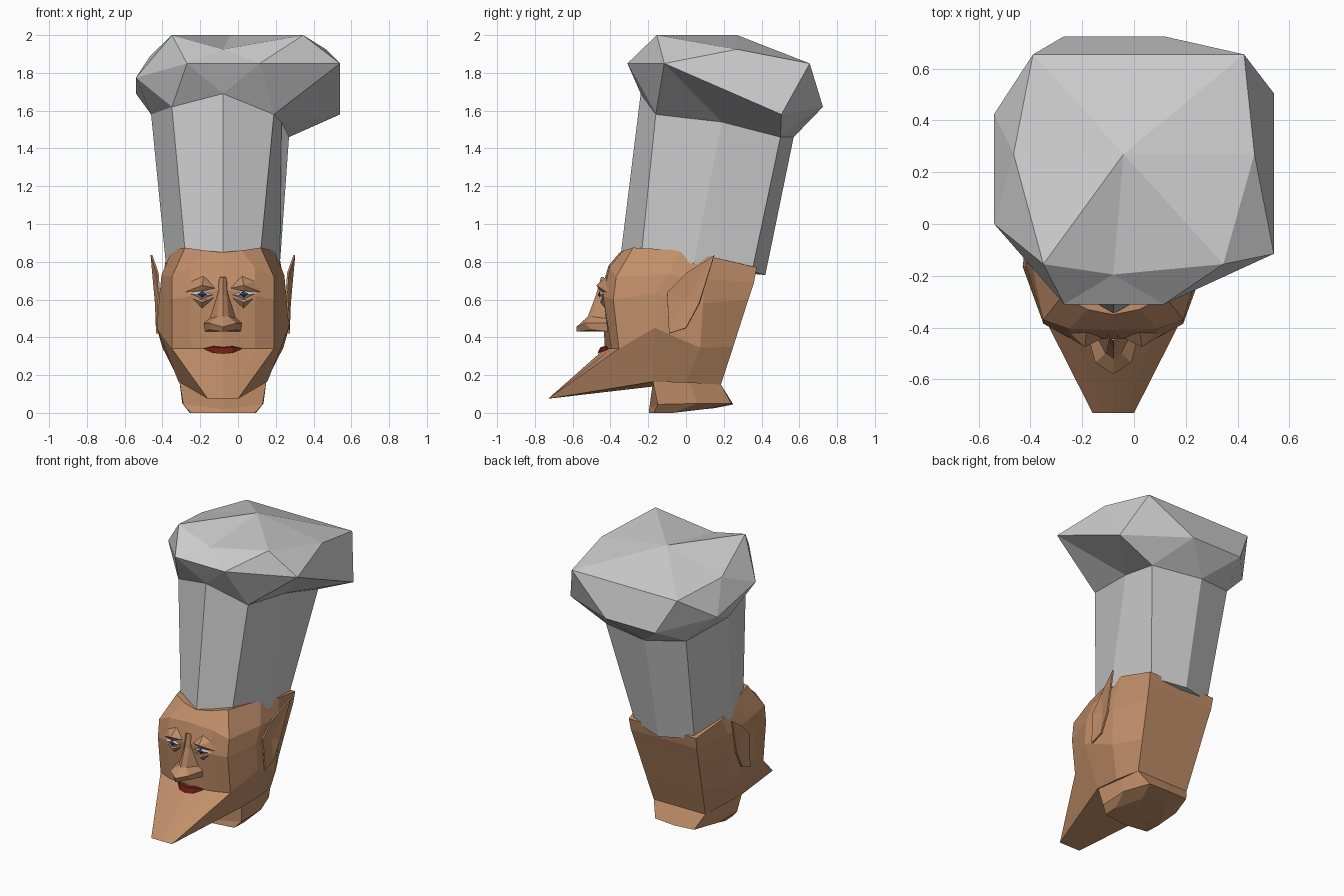
import bpy, bmesh

AXIS = -0.08  # the head's symmetry plane


def paint(name, rgb):
    m = bpy.data.materials.new(name)
    m.diffuse_color = (*rgb, 1)
    return m


SKIN = paint("skin", (0.53, 0.27, 0.14))
RED = paint("lip_red", (0.14, 0.012, 0.006))
WHITE = paint("eye_white", (0.6, 0.6, 0.66))
BLUE = paint("iris_blue", (0.06, 0.06, 0.16))


def finish(name, bm, mat=None, mirror=False):
    bmesh.ops.remove_doubles(bm, verts=bm.verts, dist=0.0005)
    if mirror:
        bmesh.ops.mirror(bm, geom=bm.verts[:] + bm.edges[:] + bm.faces[:],
                         axis='X', merge_dist=0.001)
    bmesh.ops.recalc_face_normals(bm, faces=bm.faces)
    me = bpy.data.meshes.new(name)
    bm.to_mesh(me)
    bm.free()
    ob = bpy.data.objects.new(name, me)
    bpy.context.collection.objects.link(ob)
    if mat:
        me.materials.append(mat)
    if mirror:
        ob.location.x = AXIS
    return ob


def half_loft(name, rows, mat):
    """Skin equal-length half rows, then mirror across the symmetry plane."""
    bm = bmesh.new()
    grid = [[bm.verts.new(p) for p in r] for r in rows]
    for a, b in zip(grid, grid[1:]):
        for i in range(len(a) - 1):
            bm.faces.new((a[i], a[i + 1], b[i + 1], b[i]))
    return finish(name, bm, mat, True)


def fan(name, rim, apex, mat):
    """Mirrored shallow cone from a closed rim to an apex."""
    bm = bmesh.new()
    vs = [bm.verts.new(p) for p in rim]
    top = bm.verts.new(apex)
    for i, v in enumerate(vs):
        bm.faces.new((v, vs[(i + 1) % len(vs)], top))
    return finish(name, bm, mat, True)


# Chef hat: straight tube, then two staggered rings forming the puff
base = [(-.08, -.35, .80), (.115, -.24, .80), (.222, .04, .79), (.15, .35, .75),
        (-.08, .42, .73), (-.31, .35, .75), (-.382, .04, .79), (-.275, -.24, .80)]
neckline = [(-.08, -.24, 1.69), (.19, -.16, 1.58), (.23, .19, 1.54), (.27, .5, 1.46),
            (-.08, .57, 1.46), (-.35, .5, 1.5), (-.46, .19, 1.58), (-.35, -.16, 1.62)]
widest = [(.115, -.31, 1.85), (.54, -.115, 1.85), (.54, .505, 1.58), (.115, .725, 1.62),
          (-.27, .725, 1.62), (-.54, .425, 1.69), (-.54, 0, 1.775), (-.27, -.31, 1.85)]
crown = [(-.08, -.195, 1.925), (.345, -.155, 2), (.465, .27, 1.925), (.425, .655, 1.85),
         (.02, .655, 1.85), (-.39, .655, 1.85), (-.465, .27, 1.89), (-.35, -.155, 2)]
bm = bmesh.new()
D, A, B, C = [[bm.verts.new(p) for p in r] for r in (base, neckline, widest, crown)]
peak = bm.verts.new((-.04, .27, 2.0))
for i in range(8):
    j = (i + 1) % 8
    bm.faces.new((D[i], D[j], A[j], A[i]))
    for ring in (A, C):
        bm.faces.new((ring[i], ring[j], B[i]))
        bm.faces.new((B[i], ring[j], B[j]))
    bm.faces.new((C[i], C[j], peak))
bm.faces.new(D[::-1])
finish("chef_hat", bm)

# Head: half rows from the crown of the skull down to the chin and jaw
rows = [
    [(0, -.35, .85), (.1, -.33, .86), (.2, -.28, .875), (.27, -.02, .86),
     (.30, .14, .825), (.26, .375, .77)],
    [(0, -.41, .78), (.17, -.405, .77), (.27, -.37, .72), (.325, -.1, .73),
     (.32, .1, .71), (.255, .36, .69)],
    [(0, -.445, .66), (.17, -.44, .62), (.27, -.385, .60), (.335, -.165, .63),
     (.33, .09, .58), (.245, .33, .60)],
    [(0, -.43, .34), (.17, -.395, .34), (.27, -.355, .34), (.35, -.165, .45),
     (.32, .075, .345), (.22, .25, .35)],
    [(0, -.73, .075), (.04, -.73, .075), (.08, -.73, .075), (.235, -.175, .165),
     (.225, 0, .16), (.2, .185, .15)],
]
rows = [r + [(0, r[-1][1], r[-1][2])] for r in rows]
half_loft("head", [[(0, .1, .84)] * 7] + rows + [[(0, 0, .16)] * 7], SKIN)

# Neck stump, flaring backwards
half_loft("neck", [
    [(0, -.175, .165), (.23, -.175, .165), (.21, .02, .16), (.2, .185, .15), (0, .185, .15)],
    [(0, -.195, .02), (.21, -.15, .045), (.215, .06, .05), (.15, .24, .05), (0, .25, .045)],
    [(0, -.195, 0), (.17, -.17, 0), (.175, -.07, 0), (.1, .1, .02), (0, .15, .025)],
    [(0, -.05, .01)] * 5], SKIN)

# Nose
half_loft("nose", [
    [(0, -.45, .72), (.015, -.44, .72), (.02, -.41, .70)],
    [(0, -.475, .63), (.02, -.455, .62), (.045, -.42, .60)],
    [(0, -.52, .51), (.03, -.50, .51), (.07, -.42, .5)],
    [(0, -.58, .455), (.07, -.535, .475), (.1, -.42, .475)],
    [(0, -.58, .43), (.075, -.50, .44), (.095, -.41, .43)],
    [(0, -.41, .43)] * 3], SKIN)

# Brows, eyes and irises
fan("brows", [(.04, -.44, .66), (.11, -.455, .645), (.2, -.42, .64), (.2, -.39, .71),
              (.1, -.40, .74)], (.11, -.475, .675), SKIN)
fan("eyes", [(.05, -.445, .625), (.11, -.445, .645), (.18, -.435, .63), (.11, -.44, .605)],
    (.11, -.46, .625), WHITE)
fan("irises", [(.085, -.455, .63), (.11, -.456, .645), (.135, -.455, .63), (.11, -.455, .61)],
    (.11, -.467, .625), BLUE)
fan("eye_bags", [(.05, -.44, .61), (.11, -.45, .60), (.17, -.435, .61), (.11, -.425, .55)],
    (.11, -.455, .585), SKIN)

# Lips
half_loft("lips", [
    [(0, -.42, .35), (.05, -.41, .355), (.1, -.40, .343)],
    [(0, -.455, .345), (.05, -.445, .35), (.1, -.41, .342)],
    [(0, -.47, .312), (.05, -.46, .317), (.1, -.41, .338)]], RED)

# Pointed ears lying close to the head
ear = fan("ears", [(.378, .15, .835), (.355, .07, .58), (.35, 0, .45), (.35, -.09, .42),
                   (.338, -.1, .64), (.345, 0, .74)], (.335, 0, .6), SKIN)
thick = ear.modifiers.new("thickness", 'SOLIDIFY')
thick.thickness = 0.01
thick.offset = 0
